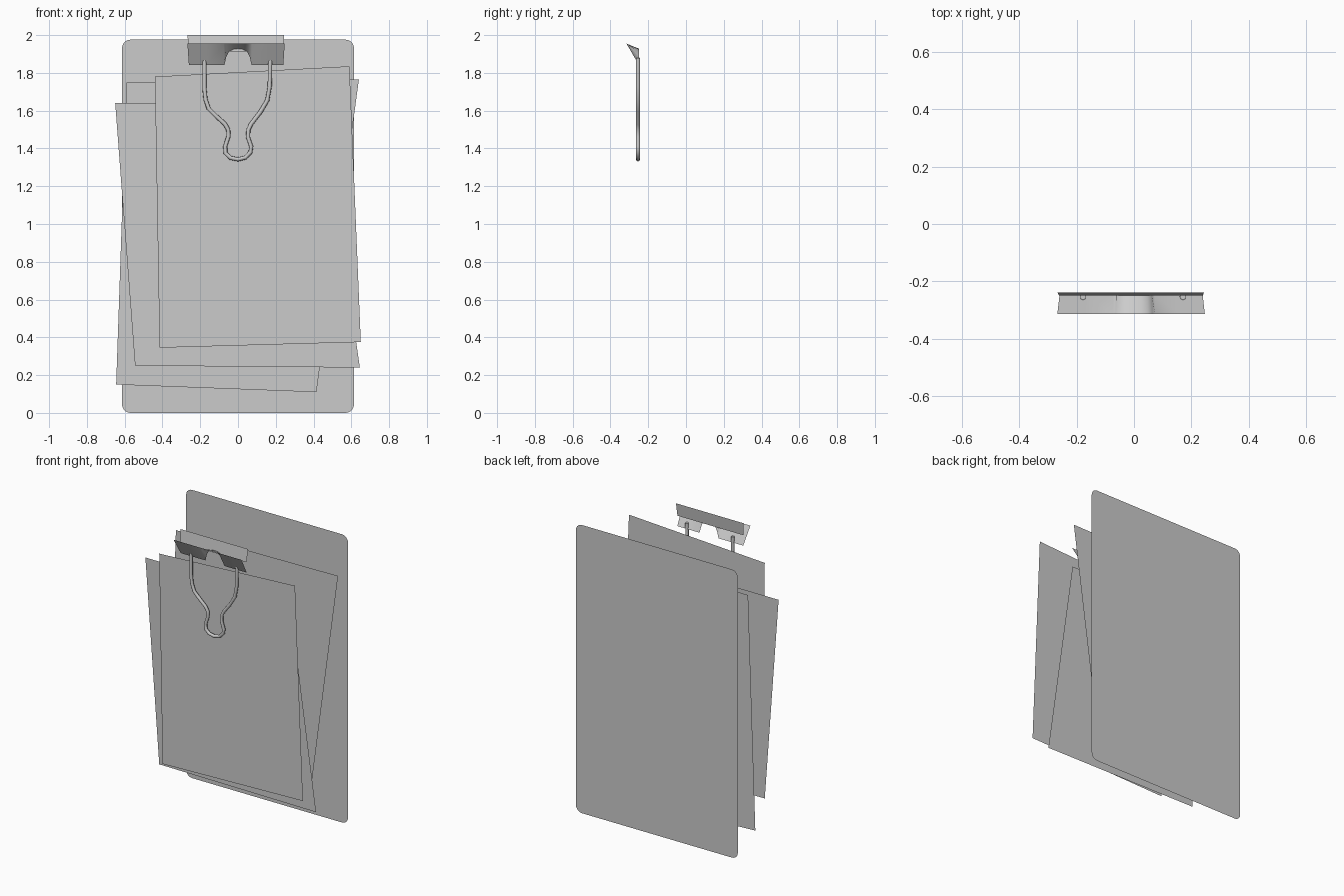
import bpy, math

if "Cube" in bpy.data.objects:
    bpy.data.objects.remove(bpy.data.objects["Cube"])

def mesh_obj(name, verts, faces, smooth=False):
    me = bpy.data.meshes.new(name)
    me.from_pydata(verts, [], faces)
    me.update()
    ob = bpy.data.objects.new(name, me)
    bpy.context.collection.objects.link(ob)
    if smooth:
        me.shade_smooth()
    return ob

def flat_sheet(name, y, outline):
    # zero-thickness sheet in the XZ plane, outline runs counter-clockwise from the front
    return mesh_obj(name, [(x, y, z) for x, z in outline], [range(len(outline))])

# Backing board with rounded corners
w, h, r = 0.614, 1.976, 0.045
corners = [(w - r, r, -90), (w - r, h - r, 0), (-w + r, h - r, 90), (-w + r, r, 180)]
board = []
for cx, cz, a0 in corners:
    for i in range(6):
        a = math.radians(a0 + 18 * i)
        board.append((cx + r * math.cos(a), cz + r * math.sin(a)))
flat_sheet("board", 0.315, board)

# Loose paper sheets, back to front
flat_sheet("paper_back", 0.17, [(-0.645, 0.15), (0.415, 0.11), (0.64, 1.765), (-0.59, 1.75)])
flat_sheet("paper_middle", -0.075, [(-0.545, 0.25), (0.645, 0.24), (0.445, 1.64), (-0.65, 1.64)])
flat_sheet("paper_front", -0.225, [(-0.415, 0.345), (0.65, 0.375), (0.59, 1.835), (-0.44, 1.78)])

# Clip rear strip
mesh_obj("clip_strip",
         [(-0.262, -0.25, 1.912), (0.24, -0.25, 1.912), (0.244, -0.24, 2.0), (-0.267, -0.24, 2.0)],
         [(0, 1, 2, 3)])

# Clip front flange: straight lip on top, lower edge with a central arch
lower = [(-0.26, 1.841), (-0.165, 1.841), (-0.072, 1.841), (-0.062, 1.885), (-0.047, 1.913),
         (-0.025, 1.925), (0, 1.928), (0.025, 1.925), (0.047, 1.913), (0.062, 1.885),
         (0.072, 1.841), (0.155, 1.841), (0.24, 1.841)]
n = len(lower)
verts = [(x, -0.249, z) for x, z in lower]
verts += [(x * 1.03, -0.315, 1.955) for x, z in lower]
mesh_obj("clip_flange", verts, [(i, i + 1, n + i + 1, n + i) for i in range(n - 1)], True)

# Wire handle
path = [(-0.178, 1.88), (-0.178, 1.72), (-0.172, 1.66), (-0.155, 1.61), (-0.12, 1.575),
        (-0.07, 1.53), (-0.052, 1.50), (-0.05, 1.465), (-0.068, 1.41), (-0.066, 1.375),
        (-0.04, 1.35), (0, 1.342), (0.04, 1.352), (0.066, 1.38), (0.07, 1.41),
        (0.053, 1.46), (0.055, 1.5), (0.07, 1.53), (0.12, 1.595), (0.155, 1.655),
        (0.168, 1.73), (0.171, 1.88)]
cu = bpy.data.curves.new("wire_handle", 'CURVE')
cu.dimensions = '3D'
cu.bevel_depth = 0.011
cu.bevel_resolution = 2
cu.use_fill_caps = True
sp = cu.splines.new('POLY')
sp.points.add(len(path) - 1)
for p, (x, z) in zip(sp.points, path):
    p.co = (x, -0.254, z, 1)
sp.use_smooth = True
ob = bpy.data.objects.new("wire_handle", cu)
bpy.context.collection.objects.link(ob)
